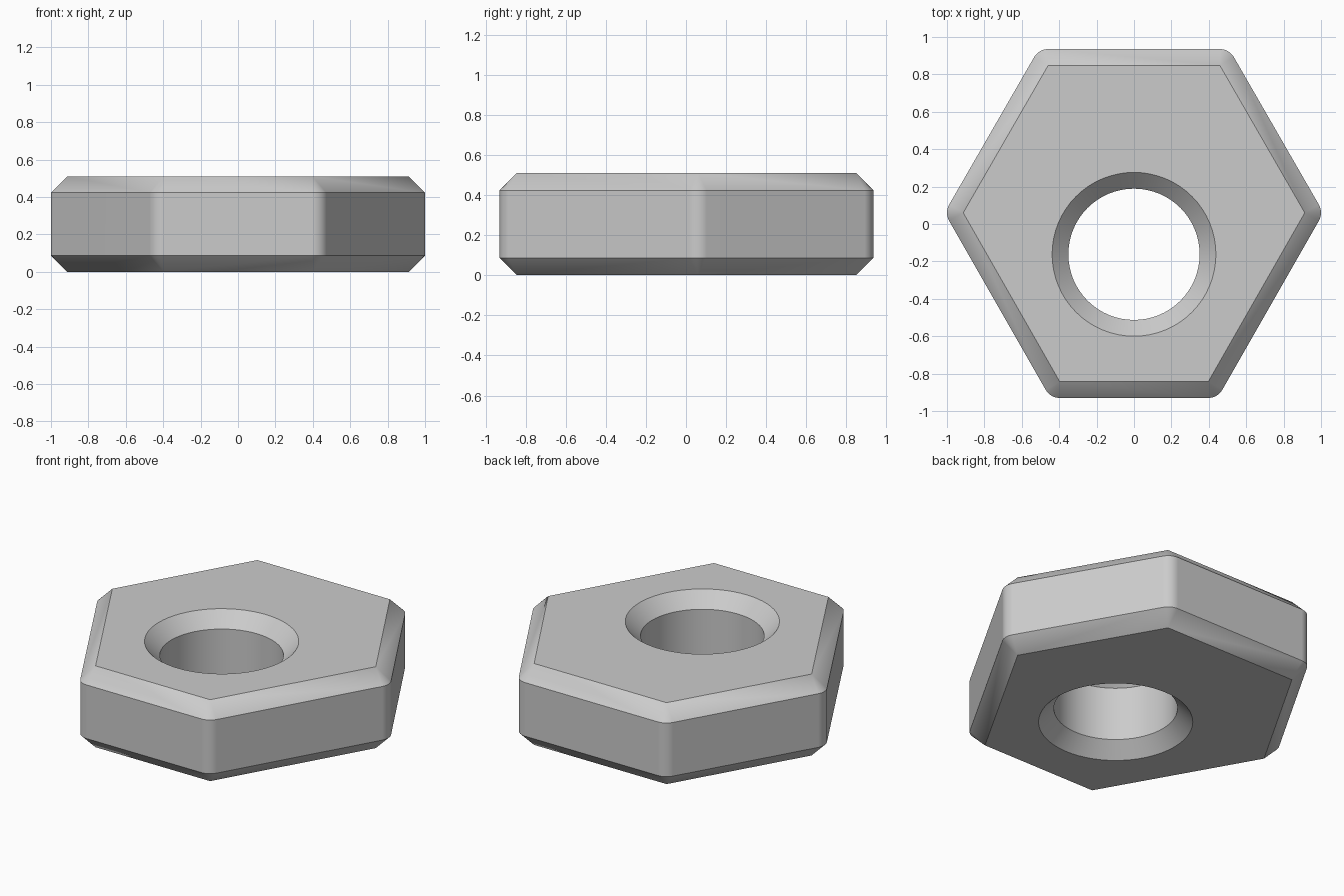
import bpy, bmesh, math
from mathutils import Vector

cube = bpy.data.objects.get("Cube")
if cube:
    bpy.data.objects.remove(cube)

HEIGHT, CHAMFER = 0.51, 0.087
ARC, HOLE_SIDES = 8, 64
HOLE_CENTRE, HOLE_RADIUS = Vector((0, -0.162, 0)), 0.351

# Flat-face outline, counter-clockwise: a slightly stretched hexagon
right = [(0.397, -0.843), (0.913, 0.06), (0.459, 0.848)]
corners = [Vector((x, y, 0)) for x, y in right]
corners += [Vector((-x, y, 0)) for x, y in reversed(right)]

bm = bmesh.new()


def ring(points, z):
    return [bm.verts.new((p.x, p.y, z)) for p in points]


def band(lower, upper):
    """Join two rings of equal length with quads."""
    n = len(lower)
    for i in range(n):
        j = (i + 1) % n
        bm.faces.new((lower[i], lower[j], upper[j], upper[i]))


def rounded_outline():
    """Offset the outline outward, with an arc round every corner."""
    points = []
    for i, c in enumerate(corners):
        d0 = c - corners[i - 1]
        d1 = corners[(i + 1) % len(corners)] - c
        a0 = math.atan2(-d0.x, d0.y)
        a0 = math.atan2(d0.y, d0.x) - math.pi / 2
        turn = (math.atan2(d1.y, d1.x) - math.pi / 2 - a0) % math.tau
        for k in range(ARC + 1):
            a = a0 + turn * k / ARC
            points.append(c + CHAMFER * Vector((math.cos(a), math.sin(a), 0)))
    return points


def circle(radius):
    steps = [math.tau * i / HOLE_SIDES for i in range(HOLE_SIDES)]
    return [HOLE_CENTRE + radius * Vector((math.cos(a), math.sin(a), 0)) for a in steps]


def outer_chamfer(rim, edge):
    """Flat bevels on the sides and cone fans at the corners."""
    n, m = len(rim), len(edge)
    for i in range(n):
        s = i * (ARC + 1)
        for k in range(ARC):
            bm.faces.new((rim[i], edge[s + k], edge[s + k + 1]))
        bm.faces.new((rim[i], edge[s + ARC], edge[(s + ARC + 1) % m], rim[(i + 1) % n]))


def cap(outer, inner):
    """Fill between the outline and the hole."""
    edges = [bm.edges.get((r[i - 1], r[i])) for r in (outer, inner) for i in range(len(r))]
    bmesh.ops.triangle_fill(bm, edges=edges, use_beauty=True, use_dissolve=False)


# Outer walls and bevels
levels = (0, CHAMFER, HEIGHT - CHAMFER, HEIGHT)
outline = rounded_outline()
base, top = ring(corners, levels[0]), ring(corners, levels[3])
low, high = ring(outline, levels[1]), ring(outline, levels[2])
band(low, high)
outer_chamfer(base, low)
outer_chamfer(top, high)

# Countersunk off-centre hole
wide, narrow = circle(HOLE_RADIUS + CHAMFER), circle(HOLE_RADIUS)
hole = [ring(p, z) for p, z in zip((wide, narrow, narrow, wide), levels)]
for lower, upper in zip(hole, hole[1:]):
    band(lower, upper)

# Top and bottom faces
cap(base, hole[0])
cap(top, hole[3])
bmesh.ops.recalc_face_normals(bm, faces=bm.faces[:])

mesh = bpy.data.meshes.new("hex_nut")
bm.to_mesh(mesh)
bm.free()
nut = bpy.data.objects.new("hex_nut", mesh)
bpy.context.collection.objects.link(nut)

# Plain grey finish
grey = bpy.data.materials.new("light grey")
grey.use_nodes = True
colour = (0.6, 0.6, 0.6, 1)
grey.diffuse_color = colour
grey.node_tree.nodes["Principled BSDF"].inputs["Base Color"].default_value = colour
mesh.materials.append(grey)

# Smooth arcs, crisp bevel edges
bpy.ops.object.select_all(action="DESELECT")
nut.select_set(True)
bpy.context.view_layer.objects.active = nut
bpy.ops.object.shade_smooth_by_angle(angle=math.radians(30))
weighted = nut.modifiers.new("flat walls", "WEIGHTED_NORMAL")
weighted.keep_sharp = True
